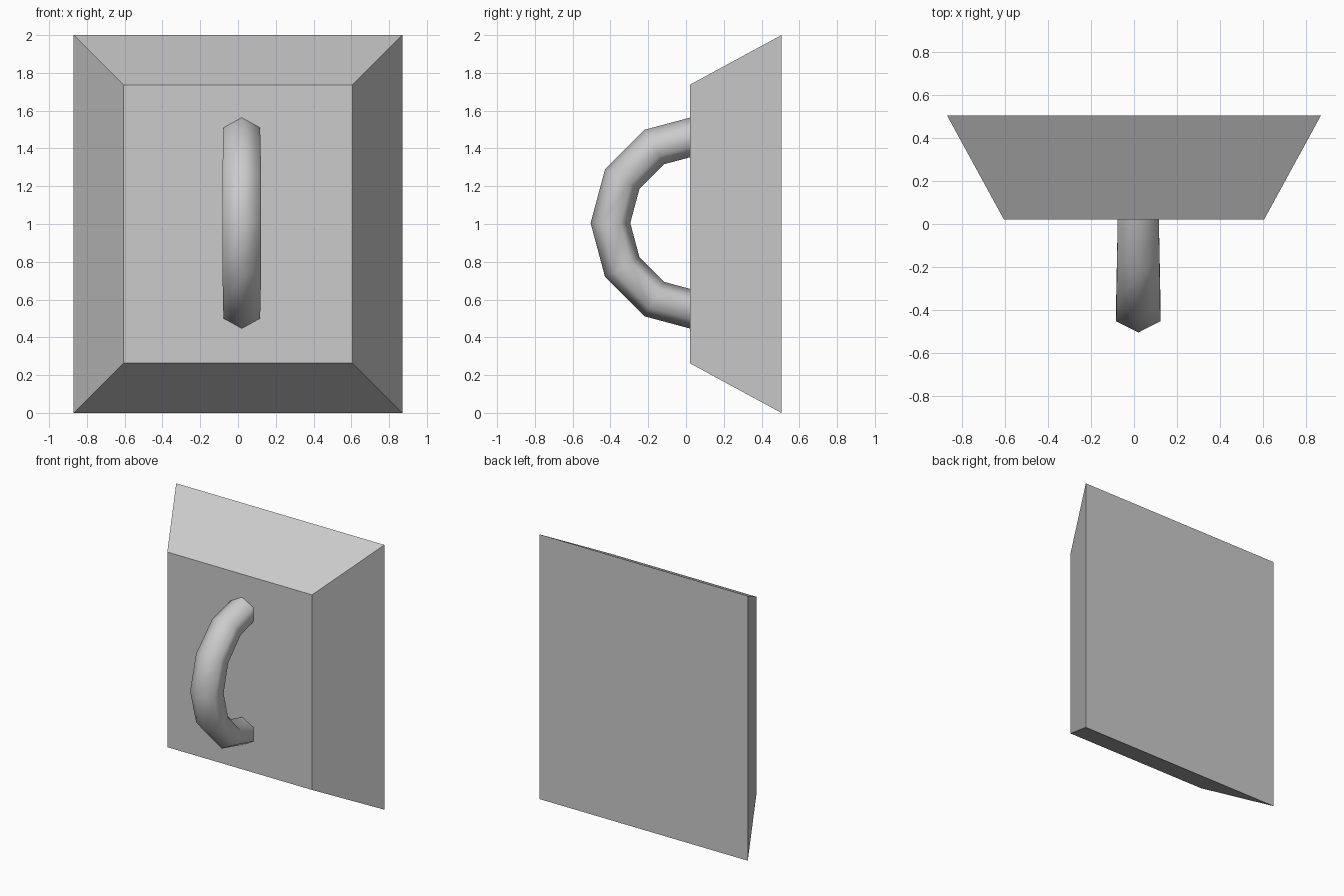
import bpy, bmesh, math

if "Cube" in bpy.data.objects:
    bpy.data.objects.remove(bpy.data.objects["Cube"])

grey = bpy.data.materials.new("light_grey")
grey.diffuse_color = (0.6, 0.6, 0.6, 1)
grey.use_nodes = True
grey.node_tree.nodes["Principled BSDF"].inputs["Base Color"].default_value = grey.diffuse_color


def make_object(name, bm):
    bmesh.ops.recalc_face_normals(bm, faces=bm.faces)
    mesh = bpy.data.meshes.new(name)
    bm.to_mesh(mesh)
    bm.free()
    mesh.materials.append(grey)
    obj = bpy.data.objects.new(name, mesh)
    bpy.context.collection.objects.link(obj)
    return obj


def bridge(bm, a, b):
    for i in range(len(a)):
        j = (i + 1) % len(a)
        bm.faces.new((a[i], a[j], b[j], b[i]))


# Tapered block: large back rectangle, smaller front rectangle
bm = bmesh.new()
rings = []
for y, hx, hz in ((0.505, 0.87, 1.0), (0.02, 0.605, 0.737)):
    rings.append([bm.verts.new((sx * hx, y, 1 + sz * hz))
                  for sx, sz in ((-1, -1), (1, -1), (1, 1), (-1, 1))])
    bm.faces.new(rings[-1])
bridge(bm, *rings)
make_object("tapered_block", bm)

# Handle: half ring with a six-sided section, ends sunk into the block
bm = bmesh.new()
CX, CY, CZ = 0.02, 0.065, 1.005
MAJOR, MINOR = 0.465, 0.105
rings = []
for k in range(-3, 4):
    a = math.radians(30 * k)
    half_width = 0.095 + 0.008 * math.cos(a)
    ring = []
    for s in range(6):
        t = math.radians(60 * s)
        r = MAJOR + MINOR * math.cos(t)
        x = CX + half_width * math.sin(t) / math.sin(math.radians(60))
        ring.append(bm.verts.new((x, CY - r * math.cos(a), CZ + r * math.sin(a))))
    rings.append(ring)
for a, b in zip(rings, rings[1:]):
    bridge(bm, a, b)
bm.faces.new(rings[0])
bm.faces.new(rings[-1])
handle = make_object("handle", bm)
bpy.context.view_layer.objects.active = handle
handle.select_set(True)
bpy.ops.object.shade_smooth_by_angle(angle=math.radians(65))
